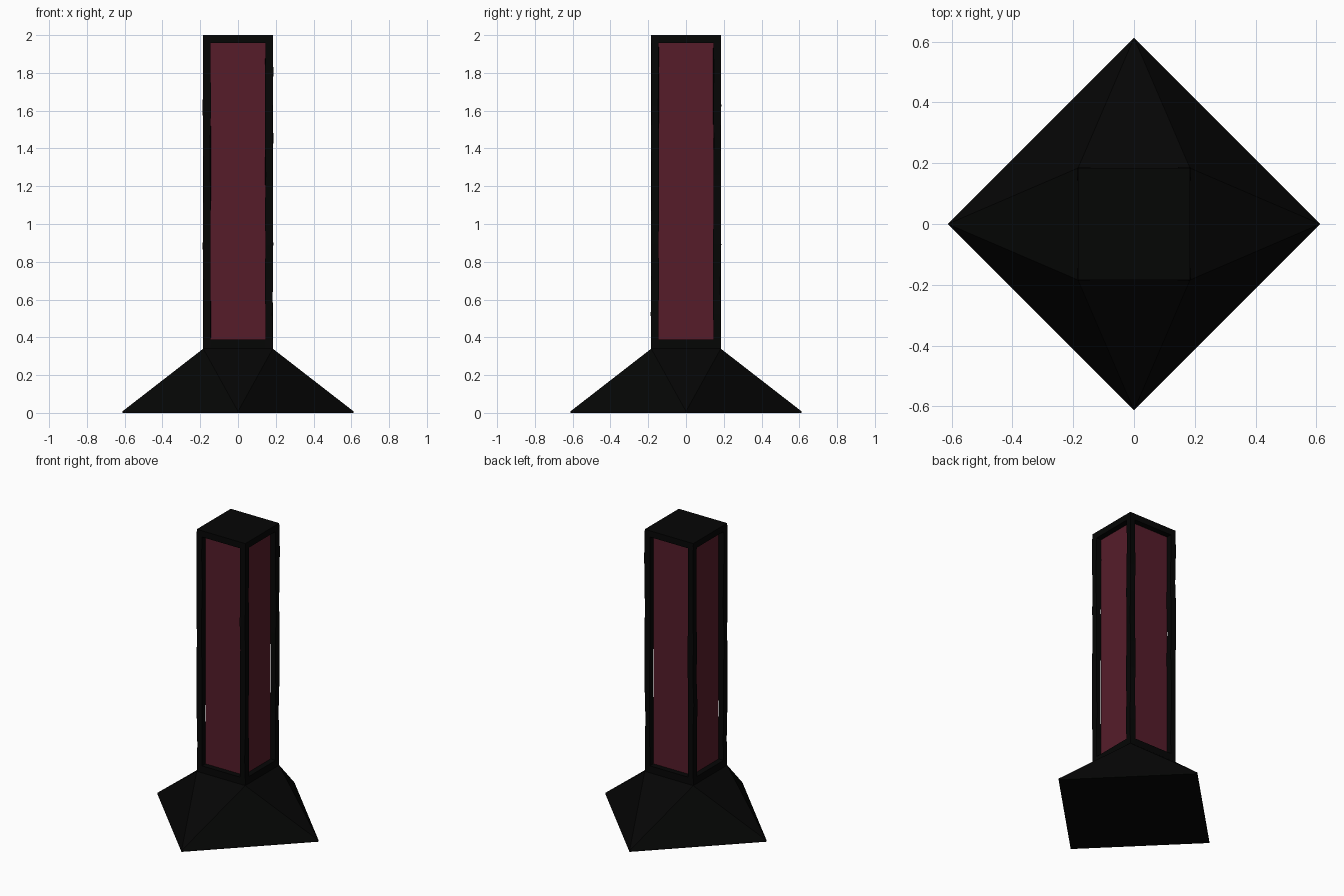
import bpy, bmesh, random

if "Cube" in bpy.data.objects:
    bpy.data.objects.remove(bpy.data.objects["Cube"])

random.seed(4)

def material(name, rgb):
    m = bpy.data.materials.new(name)
    m.diffuse_color = (*rgb, 1)
    m.use_nodes = True
    m.node_tree.nodes["Principled BSDF"].inputs["Base Color"].default_value = m.diffuse_color
    return m

BLACK = material("charcoal stone", (0.0016, 0.0017, 0.0016))
RED = material("dark red panel", (0.092, 0.012, 0.023))

def finish(name, bm, mat):
    bmesh.ops.recalc_face_normals(bm, faces=bm.faces)
    me = bpy.data.meshes.new(name)
    bm.to_mesh(me)
    bm.free()
    me.materials.append(mat)
    ob = bpy.data.objects.new(name, me)
    bpy.context.collection.objects.link(ob)
    return ob

def loft(name, rings, mat):
    """Skin a stack of four-sided rings and cap both ends."""
    bm = bmesh.new()
    rows = [[bm.verts.new(p) for p in ring] for ring in rings]
    for a, b in zip(rows, rows[1:]):
        for i in range(4):
            j = (i + 1) % 4
            bm.faces.new((a[i], a[j], b[j], b[i]))
    bm.faces.new(rows[0])
    bm.faces.new(rows[-1])
    return finish(name, bm, mat)

def square(cx, cy, r, z, wobble=0.0):
    return [(cx + sx * r + random.uniform(-wobble, wobble),
             cy + sy * r + random.uniform(-wobble, wobble), z)
            for sx, sy in ((-1, -1), (1, -1), (1, 1), (-1, 1))]

BASE, HALF, FOOT, TOP = 0.612, 0.184, 0.34, 2.0
POST = 0.0195   # half width of a corner post

# flared foot: diamond plan turning into the square column
bm = bmesh.new()
for z in (0, 0.008):
    for x, y in ((1, 0), (0, 1), (-1, 0), (0, -1)):
        bm.verts.new((x * BASE, y * BASE, z))
for p in square(0, 0, HALF, FOOT):
    bm.verts.new(p)
bmesh.ops.convex_hull(bm, input=bm.verts)
finish("flared_foot", bm, BLACK)

# deeply recessed red panels on all four sides, meeting inside the posts
core = HALF - 2 * POST + 0.001
loft("red_panels", [square(0, 0, core, FOOT + 0.01), square(0, 0, core, TOP - 0.01)], RED)

# corner posts with slightly worn edges
for sx in (-1, 1):
    for sy in (-1, 1):
        c = HALF - POST
        n = 9
        rings = [square(sx * c, sy * c, POST, FOOT + (TOP - FOOT - 0.004) * i / n,
                        0.003 if 0 < i < n else 0) for i in range(n + 1)]
        loft("corner_post", rings, BLACK)

# rails that close the frame at bottom and top
loft("bottom_collar", [square(0, 0, HALF, FOOT), square(0, 0, HALF, 0.388)], BLACK)
loft("top_cap", [square(0, 0, HALF, 1.957), square(0, 0, HALF, TOP)], BLACK)
